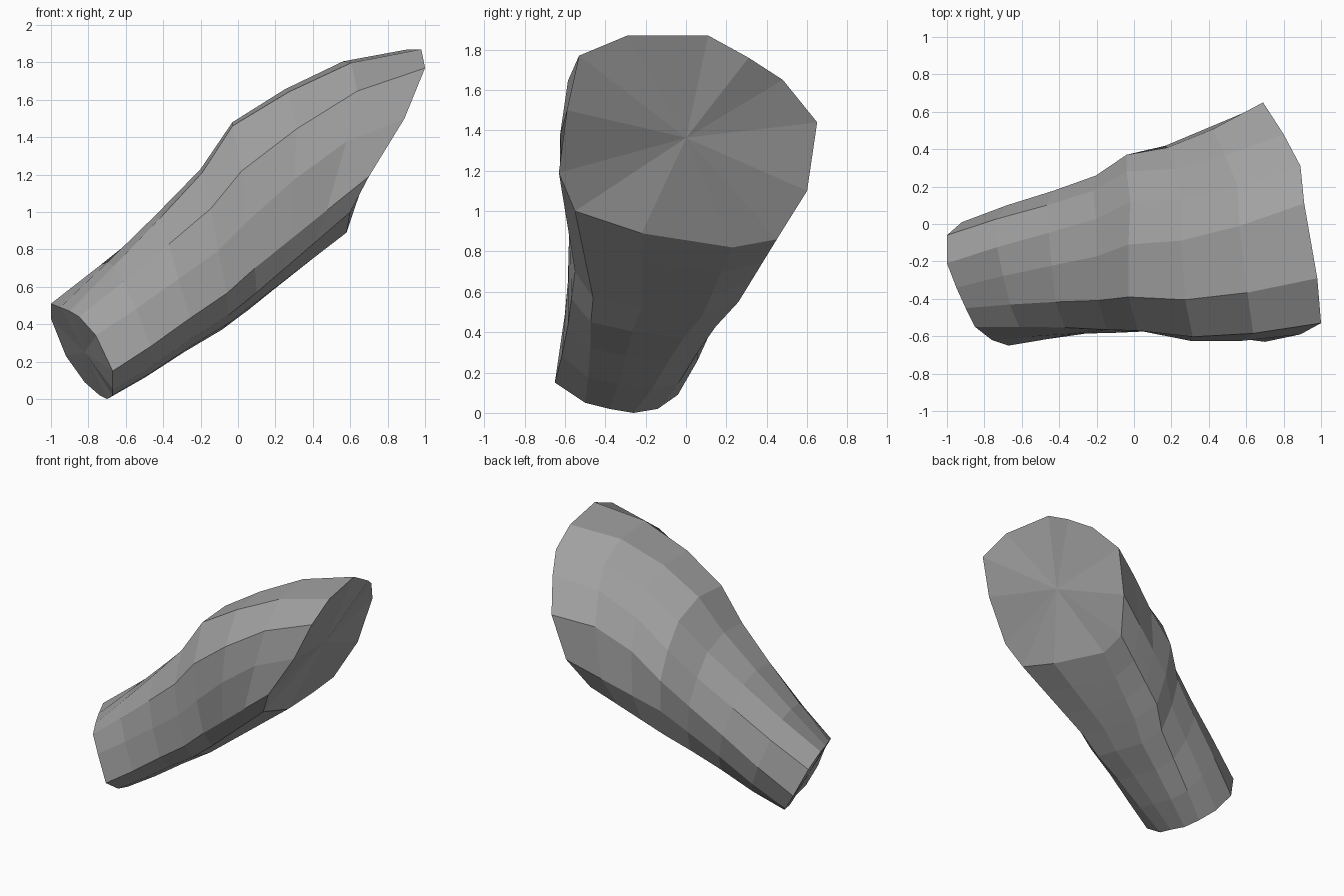
import bpy
import bmesh
from mathutils import Vector

default_cube = bpy.data.objects.get("Cube")
if default_cube:
    bpy.data.objects.remove(default_cube, do_unlink=True)


def make_material(name, colour):
    material = bpy.data.materials.new(name)
    material.use_nodes = True
    material.diffuse_color = colour
    material.node_tree.nodes["Principled BSDF"].inputs["Base Color"].default_value = colour
    return material


def centre_of(points):
    return sum(points, Vector()) / len(points)


def pinched_ring(start, end, fraction, scale, shift):
    """Ring between two cross-sections, narrowed about its centre and moved."""
    ring = [a.lerp(b, fraction) for a, b in zip(start, end)]
    centre = centre_of(ring)
    return [centre + (point - centre) * scale + Vector(shift) for point in ring]


def swollen_ring(start, end, fraction, shift):
    """Ring between two cross-sections whose upper side is pushed outwards."""
    ring = [a.lerp(b, fraction) for a, b in zip(start, end)]
    height = centre_of(ring).z
    return [p + Vector(shift) if p.z > height else p for p in ring]


# Cross-sections, each running from the top front edge over the back and under
narrow_end = [Vector(p) for p in (
    (-.9, -.45, .47), (-.95, -.34, .49), (-1, -.21, .51), (-1, -.06, .43),
    (-.92, .01, .23), (-.82, -.04, .09), (-.74, -.14, .02), (-.7, -.26, 0),
    (-.67, -.38, .02), (-.67, -.5, .05), (-.67, -.65, .15), (-.76, -.62, .34),
    (-.85, -.55, .44))]
middle = [Vector(p) for p in (
    (-.03, -.39, 1.46), (-.03, -.11, 1.48), (-.02, .12, 1.38), (-.04, .28, 1.22),
    (-.04, .37, 1.02), (-.02, .34, .77), (0, .26, .55), (.06, .08, .48),
    (.1, -.22, .52), (.1, -.46, .57), (.09, -.55, .7), (.05, -.575, .95),
    (.02, -.57, 1.22))]
wide_end = [Vector(p) for p in (
    (.98, -.29, 1.87), (.91, .11, 1.87), (.89, .31, 1.76), (.8, .48, 1.65),
    (.69, .65, 1.44), (.6, .6, 1.1), (.5, .45, .86), (.48, .23, .82),
    (.58, -.22, .89), (.6, -.55, 1), (.7, -.63, 1.19), (.89, -.59, 1.5),
    (1, -.53, 1.77))]

# Lower half pinches in, upper half swells out
rings = [narrow_end]
for fraction, scale, shift in ((.27, .98, (0, 0, -.02)),
                               (.55, .95, (0, -.01, -.03)),
                               (.81, .95, (0, -.02, -.04))):
    rings.append(pinched_ring(narrow_end, middle, fraction, scale, shift))
rings.append(middle)
for fraction, shift in ((.3, (0, -.045, .06)), (.63, (0, -.04, .08))):
    rings.append(swollen_ring(middle, wide_end, fraction, shift))
rings.append(wide_end)

# Loft the rings into a faceted, tapering limb
bm = bmesh.new()
loops = [[bm.verts.new(point) for point in ring] for ring in rings]
for lower, upper in zip(loops, loops[1:]):
    for i in range(len(lower)):
        j = (i + 1) % len(lower)
        bm.faces.new((lower[i], lower[j], upper[j], upper[i]))

# Close both ends with a fan
for loop in (loops[0], loops[-1]):
    hub = bm.verts.new(centre_of([v.co for v in loop]))
    for i, vert in enumerate(loop):
        bm.faces.new((vert, loop[(i + 1) % len(loop)], hub))
bmesh.ops.recalc_face_normals(bm, faces=bm.faces)

mesh = bpy.data.meshes.new("upper_limb")
bm.to_mesh(mesh)
bm.free()
mesh.materials.append(make_material("plain grey", (.36, .36, .36, 1)))

limb = bpy.data.objects.new("upper_limb", mesh)
bpy.context.collection.objects.link(limb)
